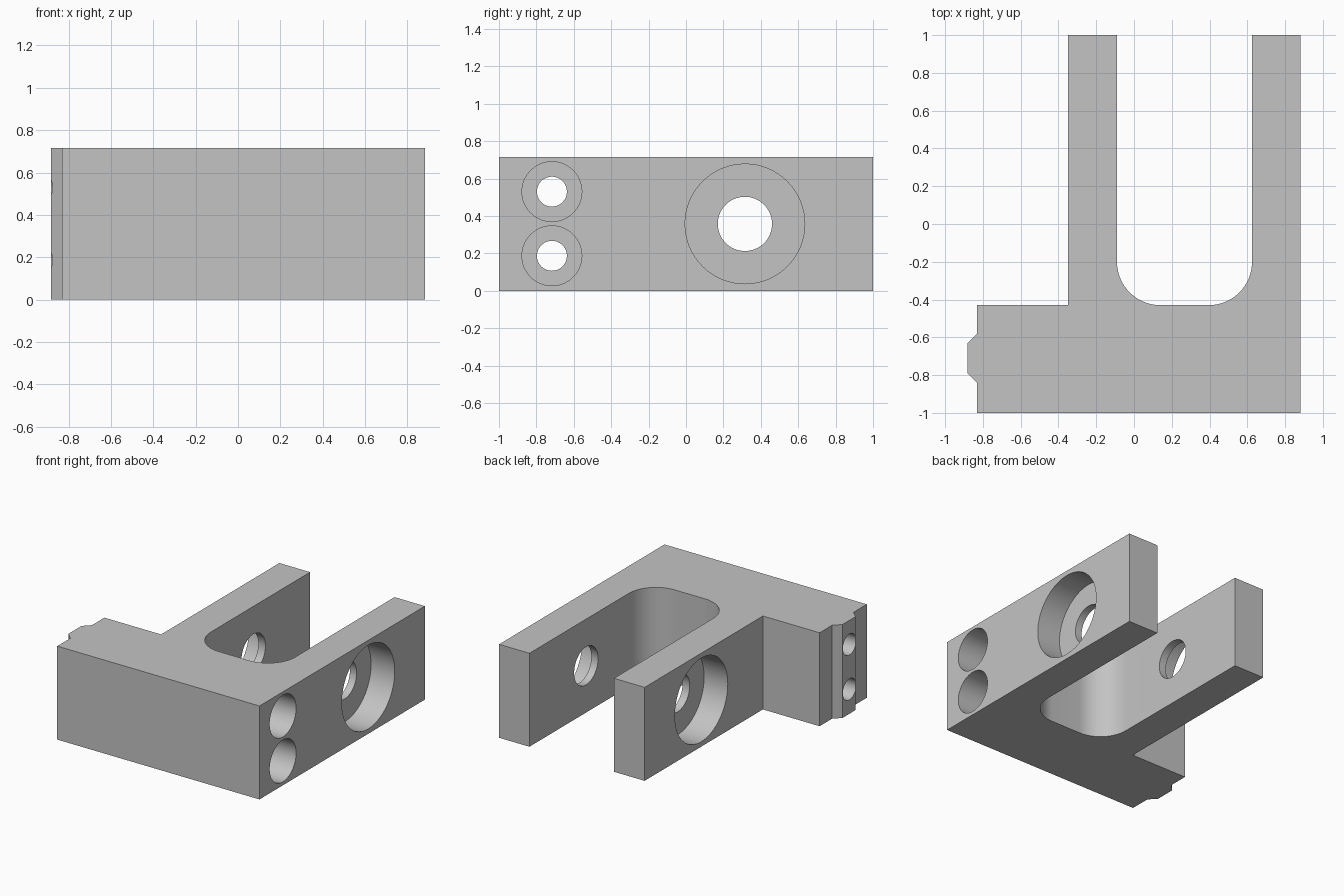
import bpy, bmesh
from math import pi, cos, sin, radians
from mathutils import Matrix

if "Cube" in bpy.data.objects:
    bpy.data.objects.remove(bpy.data.objects["Cube"], do_unlink=True)

HEIGHT = 0.715
X_MAX, ARM_X = 0.882, -0.35       # outer faces of the two arms
SLOT_L, SLOT_R = 0.625, -0.09     # inner faces of the two arms
SLOT_Y, FILLET = -0.43, 0.23

grey = bpy.data.materials.new("plain grey")
grey.use_nodes = True
colour = (0.55, 0.55, 0.55, 1)
grey.diffuse_color = colour
grey.node_tree.nodes["Principled BSDF"].inputs["Base Color"].default_value = colour


def finish(name, bm):
    mesh = bpy.data.meshes.new(name)
    bmesh.ops.recalc_face_normals(bm, faces=bm.faces)
    bm.to_mesh(mesh)
    bm.free()
    mesh.materials.append(grey)
    obj = bpy.data.objects.new(name, mesh)
    bpy.context.collection.objects.link(obj)
    return obj


def arc(cx, cy, start, end, steps=16):
    angles = [radians(start + (end - start) * i / steps) for i in range(steps + 1)]
    return [(cx + FILLET * cos(a), cy + FILLET * sin(a)) for a in angles]


# Fork body: plan outline with a rounded slot and a chamfered rib on one end
outline = [(-0.83, -1), (X_MAX, -1), (X_MAX, 1), (SLOT_L, 1)]
outline += arc(SLOT_L - FILLET, SLOT_Y + FILLET, 0, -90)
outline += arc(SLOT_R + FILLET, SLOT_Y + FILLET, -90, -180)
outline += [(SLOT_R, 1), (ARM_X, 1), (ARM_X, SLOT_Y), (-0.83, SLOT_Y),
            (-0.83, -0.58), (-X_MAX, -0.632), (-X_MAX, -0.79), (-0.83, -0.842)]
bm = bmesh.new()
face = bm.faces.new([bm.verts.new((x, y, 0)) for x, y in outline])
top = bmesh.ops.extrude_face_region(bm, geom=[face])["geom"]
bmesh.ops.translate(bm, verts=[v for v in top if isinstance(v, bmesh.types.BMVert)],
                    vec=(0, 0, HEIGHT))
body = finish("fork_body", bm)


def drill(x0, x1, y, z, radius):
    """Cut a round hole along x between x0 and x1."""
    bm = bmesh.new()
    place = Matrix.Translation(((x0 + x1) / 2, y, z)) @ Matrix.Rotation(pi / 2, 4, "Y")
    bmesh.ops.create_cone(bm, cap_ends=True, segments=64, radius1=radius,
                          radius2=radius, depth=abs(x1 - x0), matrix=place)
    cutter = finish("hole_cutter", bm)
    cutter.hide_render = True
    mod = body.modifiers.new("hole", "BOOLEAN")
    mod.operation, mod.solver, mod.object = "DIFFERENCE", "EXACT", cutter
    bpy.context.view_layer.objects.active = body
    bpy.ops.object.modifier_apply(modifier=mod.name)
    bpy.data.objects.remove(cutter, do_unlink=True)


# Axle holes, recessed from the outer face of each arm
AXLE_Y, AXLE_Z, RECESS = 0.315, HEIGHT / 2, 0.2
drill(X_MAX - RECESS, X_MAX + 0.1, AXLE_Y, AXLE_Z, 0.32)
drill(ARM_X - 0.1, ARM_X + RECESS, AXLE_Y, AXLE_Z, 0.32)
drill(-0.6, 1, AXLE_Y, AXLE_Z, 0.145)

# Two long bolt holes through the base with deep head recesses
for z in (0.187, 0.53):
    drill(0, 1, -0.717, z, 0.16)
    drill(-1, 1, -0.717, z, 0.08)

bpy.ops.object.select_all(action="DESELECT")
body.select_set(True)
bpy.context.view_layer.objects.active = body
bpy.ops.object.shade_smooth_by_angle(angle=radians(25))
